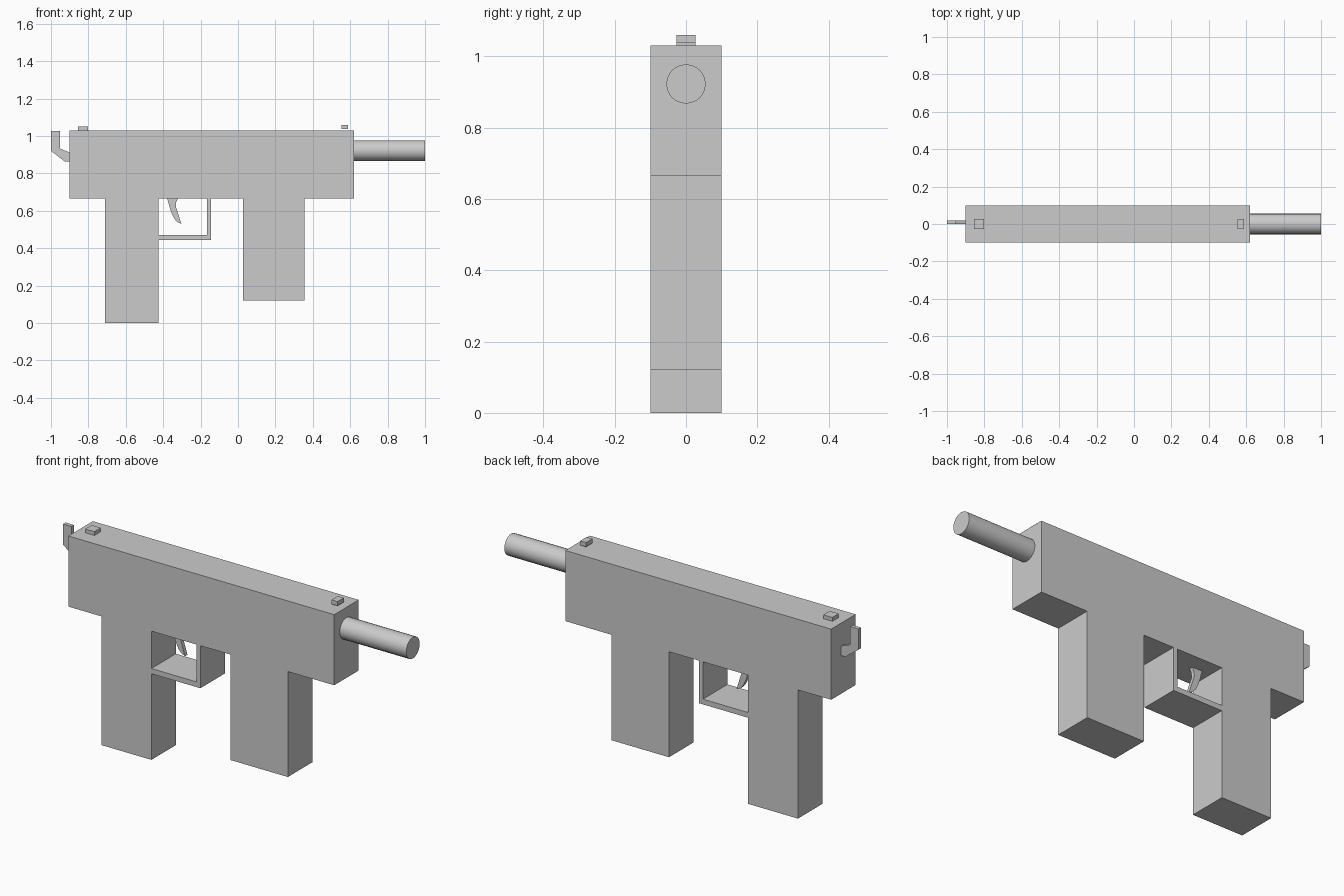
import bpy, bmesh, math

if "Cube" in bpy.data.objects:
    bpy.data.objects.remove(bpy.data.objects["Cube"])


def extrude_profile(name, pts, y0, y1):
    """Extrude a closed (x, z) outline from y0 to y1."""
    bm = bmesh.new()
    face = bm.faces.new([bm.verts.new((x, y0, z)) for x, z in pts])
    new = bmesh.ops.extrude_face_region(bm, geom=[face])["geom"]
    bmesh.ops.translate(bm, vec=(0, y1 - y0, 0),
                        verts=[v for v in new if isinstance(v, bmesh.types.BMVert)])
    bmesh.ops.recalc_face_normals(bm, faces=bm.faces)
    mesh = bpy.data.meshes.new(name)
    bm.to_mesh(mesh)
    bm.free()
    obj = bpy.data.objects.new(name, mesh)
    bpy.context.collection.objects.link(obj)
    return obj


def box(name, x0, x1, z0, z1, half_width):
    return extrude_profile(name, [(x0, z0), (x1, z0), (x1, z1), (x0, z1)],
                           -half_width, half_width)


HALF = 0.1

# Receiver with rear grip and front magazine in one outline
extrude_profile("body", [
    (-0.90, 1.03), (-0.90, 0.665), (-0.71, 0.665), (-0.71, 0), (-0.425, 0),
    (-0.425, 0.665), (0.027, 0.665), (0.027, 0.12), (0.355, 0.12),
    (0.355, 0.665), (0.62, 0.665), (0.62, 1.03)], -HALF, HALF)

# L-shaped trigger guard
extrude_profile("trigger_guard", [
    (-0.425, 0.445), (-0.145, 0.445), (-0.145, 0.665),
    (-0.167, 0.665), (-0.167, 0.472), (-0.425, 0.472)], -HALF, HALF)

# Curved trigger
extrude_profile("trigger", [
    (-0.378, 0.665), (-0.37, 0.635), (-0.358, 0.595), (-0.342, 0.56),
    (-0.325, 0.54), (-0.303, 0.53), (-0.32, 0.585), (-0.333, 0.625),
    (-0.331, 0.645), (-0.322, 0.665)], 0, 0.02)

# Hammer behind the receiver
extrude_profile("hammer", [
    (-1.0, 1.027), (-1.0, 0.92), (-0.925, 0.863), (-0.90, 0.863),
    (-0.90, 0.912), (-0.953, 0.933), (-0.953, 1.027)], 0, 0.02)

# Sights
box("rear_sight", -0.855, -0.803, 1.03, 1.05, 0.026)
box("front_sight", 0.553, 0.587, 1.038, 1.06, 0.026)

# Barrel
bpy.ops.mesh.primitive_cylinder_add(vertices=24, radius=0.055, depth=0.38,
                                    location=(0.81, 0, 0.922),
                                    rotation=(0, math.pi / 2, 0))
bpy.context.object.name = "barrel"
bpy.ops.object.shade_smooth_by_angle(angle=math.radians(30))
